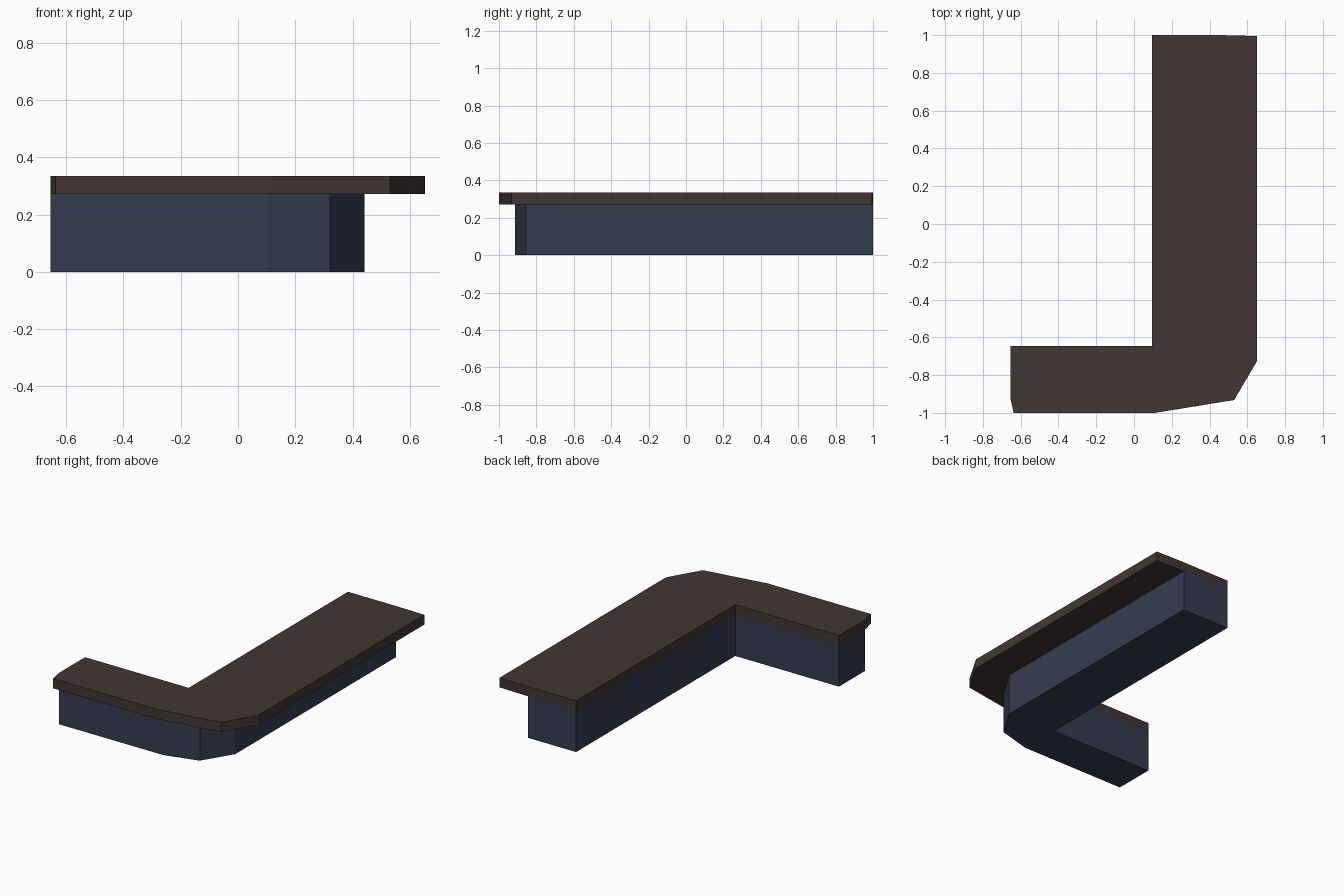
import bpy, bmesh

if "Cube" in bpy.data.objects:
    bpy.data.objects.remove(bpy.data.objects["Cube"])


def material(name, rgb):
    m = bpy.data.materials.new(name)
    m.diffuse_color = (*rgb, 1.0)
    m.use_nodes = True
    m.node_tree.nodes["Principled BSDF"].inputs["Base Color"].default_value = m.diffuse_color
    return m


def prism(name, outline, z0, z1, mat):
    """Extrude a closed plan outline from z0 up to z1."""
    bm = bmesh.new()
    face = bm.faces.new([bm.verts.new((x, y, z0)) for x, y in outline])
    ext = bmesh.ops.extrude_face_region(bm, geom=[face], use_keep_orig=True)
    top = [v for v in ext["geom"] if isinstance(v, bmesh.types.BMVert)]
    bmesh.ops.translate(bm, verts=top, vec=(0, 0, z1 - z0))
    bmesh.ops.recalc_face_normals(bm, faces=bm.faces)
    mesh = bpy.data.meshes.new(name)
    bm.to_mesh(mesh)
    bm.free()
    mesh.materials.append(mat)
    obj = bpy.data.objects.new(name, mesh)
    bpy.context.collection.objects.link(obj)
    return obj


wood = material("dark brown wood", (0.054, 0.037, 0.036))
panel = material("dark slate blue", (0.037, 0.046, 0.082))

# Inner corner line shared by base and top (staff side of the counter)
inner = [(0.095, 1.0), (0.095, -0.645), (-0.655, -0.645)]

# Base with faceted outer corner
prism("counter_base", inner + [
    (-0.655, -0.915), (0.10, -0.915), (0.322, -0.855),
    (0.442, -0.66), (0.442, 1.0)], 0.0, 0.272, panel)

# Overhanging counter top
prism("counter_top", inner + [
    (-0.655, -0.92), (-0.637, -1.0), (0.11, -1.0), (0.53, -0.932),
    (0.652, -0.725), (0.652, 0.995), (0.46, 1.0)], 0.272, 0.335, wood)
